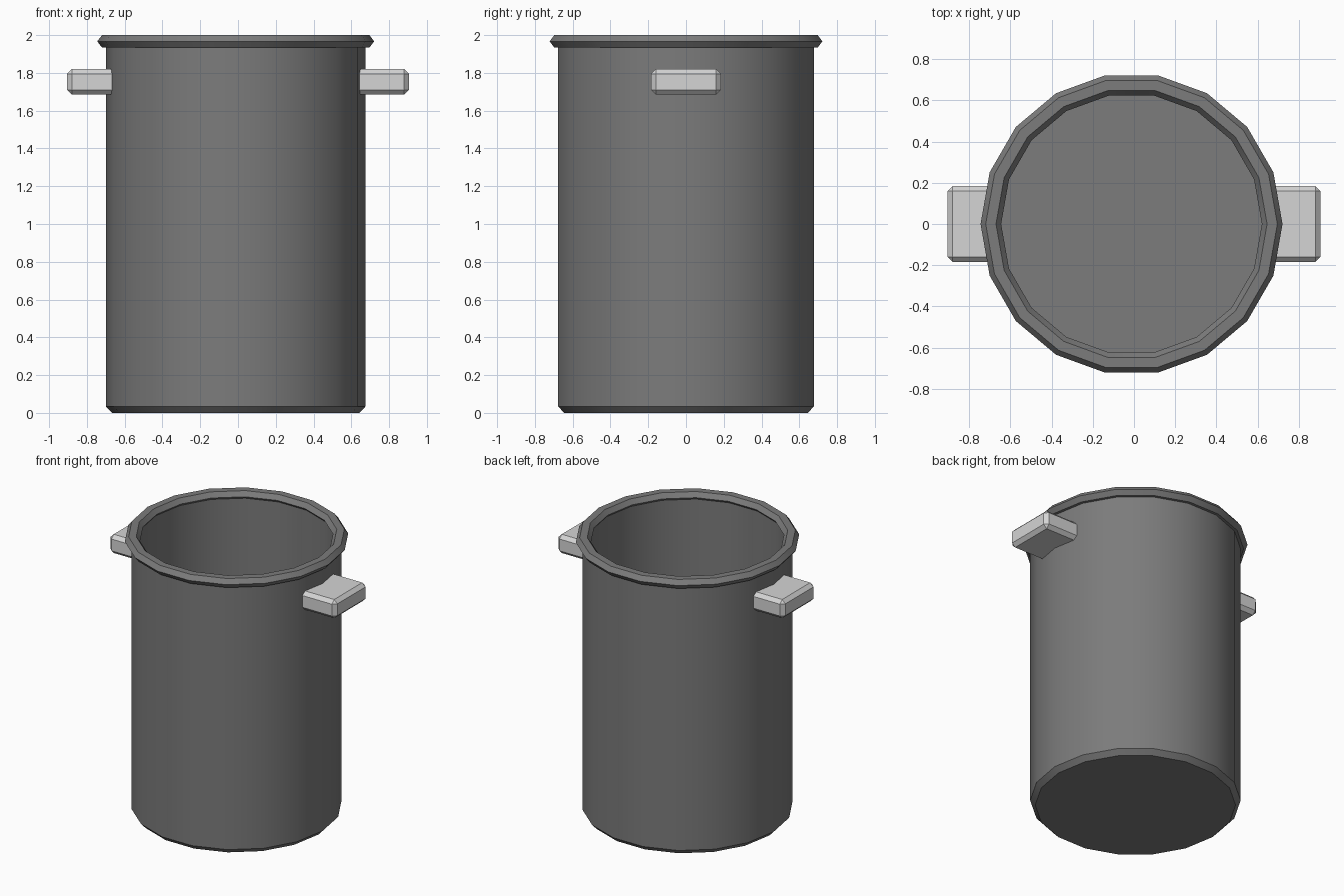
import bpy, bmesh, math

if "Cube" in bpy.data.objects:
    bpy.data.objects.remove(bpy.data.objects["Cube"])

SIDES = 18
CX = -0.012  # the round body sits slightly off the handle midpoint


def material(name, v):
    m = bpy.data.materials.new(name)
    m.diffuse_color = (v, v, v, 1)
    m.use_nodes = True
    m.node_tree.nodes["Principled BSDF"].inputs["Base Color"].default_value = m.diffuse_color
    return m


dark = material("dark grey metal", 0.2)
light = material("light grey grip", 0.66)


def finish(name, bm, mat, smooth=True):
    bmesh.ops.recalc_face_normals(bm, faces=bm.faces)
    me = bpy.data.meshes.new(name)
    bm.to_mesh(me)
    bm.free()
    me.materials.append(mat)
    ob = bpy.data.objects.new(name, me)
    bpy.context.collection.objects.link(ob)
    if smooth:
        bpy.ops.object.select_all(action='DESELECT')
        ob.select_set(True)
        bpy.context.view_layer.objects.active = ob
        bpy.ops.object.shade_smooth_by_angle(angle=math.radians(30))
    return ob


def lathe(name, profile, mat, closed):
    """Turn a (radius, z) profile; open profiles get flat end caps."""
    bm = bmesh.new()
    rings = []
    for r, z in profile:
        rings.append([bm.verts.new((CX + r * math.cos(2 * math.pi * i / SIDES),
                                    r * math.sin(2 * math.pi * i / SIDES), z))
                      for i in range(SIDES)])
    pairs = list(zip(rings, rings[1:]))
    if closed:
        pairs.append((rings[-1], rings[0]))
    else:
        bm.faces.new(rings[0])
        bm.faces.new(rings[-1])
    for a, b in pairs:
        for i in range(SIDES):
            j = (i + 1) % SIDES
            bm.faces.new((a[i], a[j], b[j], b[i]))
    return finish(name, bm, mat)


# hollow can with chamfered foot
lathe("can_body", [(0.655, 0), (0.688, 0.035), (0.688, 1.965),
                   (0.645, 1.965), (0.645, 0.04)], dark, False)

# rolled rim with six-sided section
rim = [(0.683 + 0.05 * math.cos(math.radians(a)),
        1.967 + 0.038 * math.sin(math.radians(a))) for a in range(0, 360, 60)]
lathe("rim", rim, dark, True)

# chamfered block handles
for side, label in ((-1, "left"), (1, "right")):
    outer, inner = side * 0.905, CX + side * 0.645
    bm = bmesh.new()
    bmesh.ops.create_cube(bm, size=1)
    for v in bm.verts:
        v.co.x = (inner + outer) / 2 + v.co.x * abs(outer - inner)
        v.co.y *= 0.37
        v.co.z = 1.752 + v.co.z * 0.135
    # the end buried in the wall stays square
    edges = [e for e in bm.edges
             if any(abs(v.co.x - outer) < 1e-4 for v in e.verts)]
    bmesh.ops.bevel(bm, geom=edges, offset=0.025, segments=1,
                    affect='EDGES', profile=0.5)
    finish(label + "_handle", bm, light, smooth=False)
